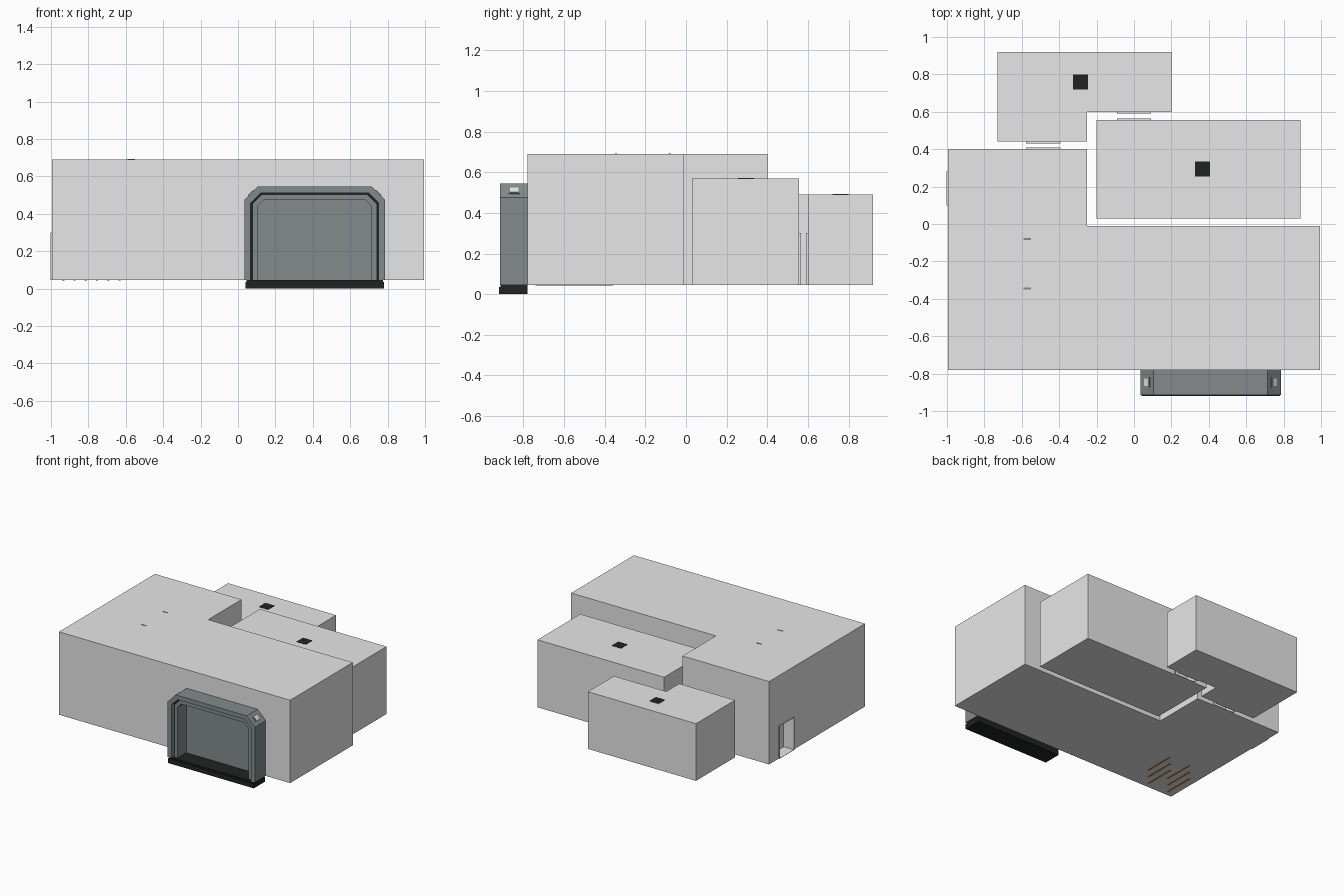
import bpy, bmesh
from mathutils import Vector

cube = bpy.data.objects.get("Cube")
if cube:
    bpy.data.objects.remove(cube)


def material(name, rgb):
    m = bpy.data.materials.new(name)
    m.use_nodes = True
    m.diffuse_color = (*rgb, 1)
    m.node_tree.nodes["Principled BSDF"].inputs["Base Color"].default_value = (*rgb, 1)
    return m


WALL = material("light grey wall", (0.8, 0.8, 0.8))
STEEL = material("blue grey steel", (0.23, 0.26, 0.26))
BLACK = material("black", (0.015, 0.016, 0.016))
BROWN = material("orange brown", (0.5, 0.23, 0.03))


def finish(name, bm, mat):
    bmesh.ops.recalc_face_normals(bm, faces=bm.faces)
    mesh = bpy.data.meshes.new(name)
    bm.to_mesh(mesh)
    bm.free()
    mesh.materials.append(mat)
    ob = bpy.data.objects.new(name, mesh)
    bpy.context.collection.objects.link(ob)
    return ob


def box(name, lo, hi, mat):
    lo, hi = Vector(lo), Vector(hi)
    bm = bmesh.new()
    bmesh.ops.create_cube(bm, size=1)
    for v in bm.verts:
        v.co = (lo + hi) / 2 + v.co * (hi - lo)
    return finish(name, bm, mat)


def prism(name, points, direction, mat):
    bm = bmesh.new()
    face = bm.faces.new([bm.verts.new(p) for p in points])
    out = bmesh.ops.extrude_face_region(bm, geom=[face], use_keep_orig=True)
    moved = [g for g in out["geom"] if isinstance(g, bmesh.types.BMVert)]
    bmesh.ops.translate(bm, verts=moved, vec=direction)
    return finish(name, bm, mat)


# Rooms: footprints raised from the floor level
FLOOR = 0.045


def room(name, plan, top):
    return prism(name, [(x, y, FLOOR) for x, y in plan], (0, 0, top - FLOOR), WALL)


hall = room("main_hall", [(-0.995, -0.78), (0.995, -0.78), (0.995, -0.01),
                          (-0.25, -0.01), (-0.25, 0.4), (-0.995, 0.4)], 0.69)
side_room = room("side_room", [(-0.2, 0.03), (0.89, 0.03), (0.89, 0.555), (-0.2, 0.555)], 0.57)
back_room = room("back_room", [(-0.73, 0.44), (-0.25, 0.44), (-0.25, 0.6),
                               (0.2, 0.6), (0.2, 0.92), (-0.73, 0.92)], 0.49)


# Doorways: a shallow collar on the wall and a recess cut through both
def doorway(name, owner, along, center, wall, sign):
    def span(half, a, b, z0, z1):
        a, b = sorted((wall + sign * a, wall + sign * b))
        if along == "x":
            return (center - half, a, z0), (center + half, b, z1)
        return (a, center - half, z0), (b, center + half, z1)

    collar = box(name, *span(0.092, -0.002, 0.01, FLOOR, 0.3), WALL)
    cutter = box("doorway_cutter", *span(0.088, -0.08, 0.05, FLOOR + 0.002, 0.297), WALL)
    cutter.hide_render = True
    for ob in (owner, collar):
        mod = ob.modifiers.new("recess", "BOOLEAN")
        mod.operation, mod.solver, mod.object = "DIFFERENCE", "EXACT", cutter
        bpy.context.view_layer.objects.active = ob
        bpy.ops.object.modifier_apply(modifier=mod.name)
    bpy.data.objects.remove(cutter)


doorway("hall_side_doorway", hall, "y", 0.19, -0.992, -1)
doorway("hall_back_doorway", hall, "x", -0.485, 0.4, 1)
doorway("back_room_front_doorway", back_room, "x", -0.485, 0.44, -1)
doorway("back_room_link_doorway", back_room, "x", 0, 0.6, -1)
doorway("side_room_doorway", side_room, "x", 0, 0.555, 1)

# Gate: nested chamfered arches around a panel
GATE_X, HALF, TOP, CHAMFER = 0.41, 0.375, 0.545, 0.07


def arch(inset, y):
    w, t, c = HALF - inset, TOP - inset, CHAMFER - inset * 0.5
    half = [(w, FLOOR), (w, t - c), (w - c, t)]
    outline = half + [(-x, z) for x, z in reversed(half)]
    return [Vector((GATE_X + x, y, z)) for x, z in outline]


def arch_ring(name, outer, inner, front, mat):
    a, b = arch(outer, front), arch(inner, front)
    prism(name, a + b[::-1], (0, -0.78 - front, 0), mat)


arch_ring("gate_outer_frame", 0, 0.033, -0.915, STEEL)
arch_ring("gate_seal", 0.033, 0.043, -0.88, BLACK)
arch_ring("gate_inner_frame", 0.043, 0.07, -0.895, STEEL)
prism("gate_panel", arch(0.07, -0.786), (0, 0.006, 0), STEEL)

# Gate threshold
box("gate_threshold", (0.04, -0.92, 0), (0.78, -0.78, 0.036), BLACK)
box("gate_threshold_top", (0.045, -0.912, 0.036), (0.775, -0.78, 0.046), BLACK)

# Small lamps lying on the chamfers of the gate
for side, label in ((-1, "right"), (1, "left")):
    for part, r, d, lift, mat in (("lamp_rim", 0.023, 0.028, 0.003, STEEL),
                                  ("lamp", 0.016, 0.02, 0.006, WALL)):
        lamp = box(f"gate_{part}_{label}", (-r, -d, -0.002), (r, d, lift), mat)
        lamp.location = (GATE_X + side * (HALF - CHAMFER / 2), -0.845, TOP - CHAMFER / 2)
        lamp.rotation_euler.y = side * 0.785

# Roof hatches and small roof marks
for name, x, y, z in (("back_room_hatch", -0.285, 0.76, 0.49), ("side_room_hatch", 0.365, 0.295, 0.57)):
    box(name, (x - 0.04, y - 0.04, z - 0.002), (x + 0.04, y + 0.04, z + 0.002), BLACK)
for y in (-0.345, -0.08):
    box("hall_roof_mark", (-0.59, y - 0.005, 0.688), (-0.55, y + 0.005, 0.692), STEEL)

# Brown strips under one corner of the hall
for i in range(6):
    x = -0.94 + i * 0.06
    y = -0.74 + (i % 3) * 0.07
    box("underside_strip", (x, y, FLOOR - 0.002), (x + 0.012, y + 0.24, FLOOR + 0.002), BROWN)
